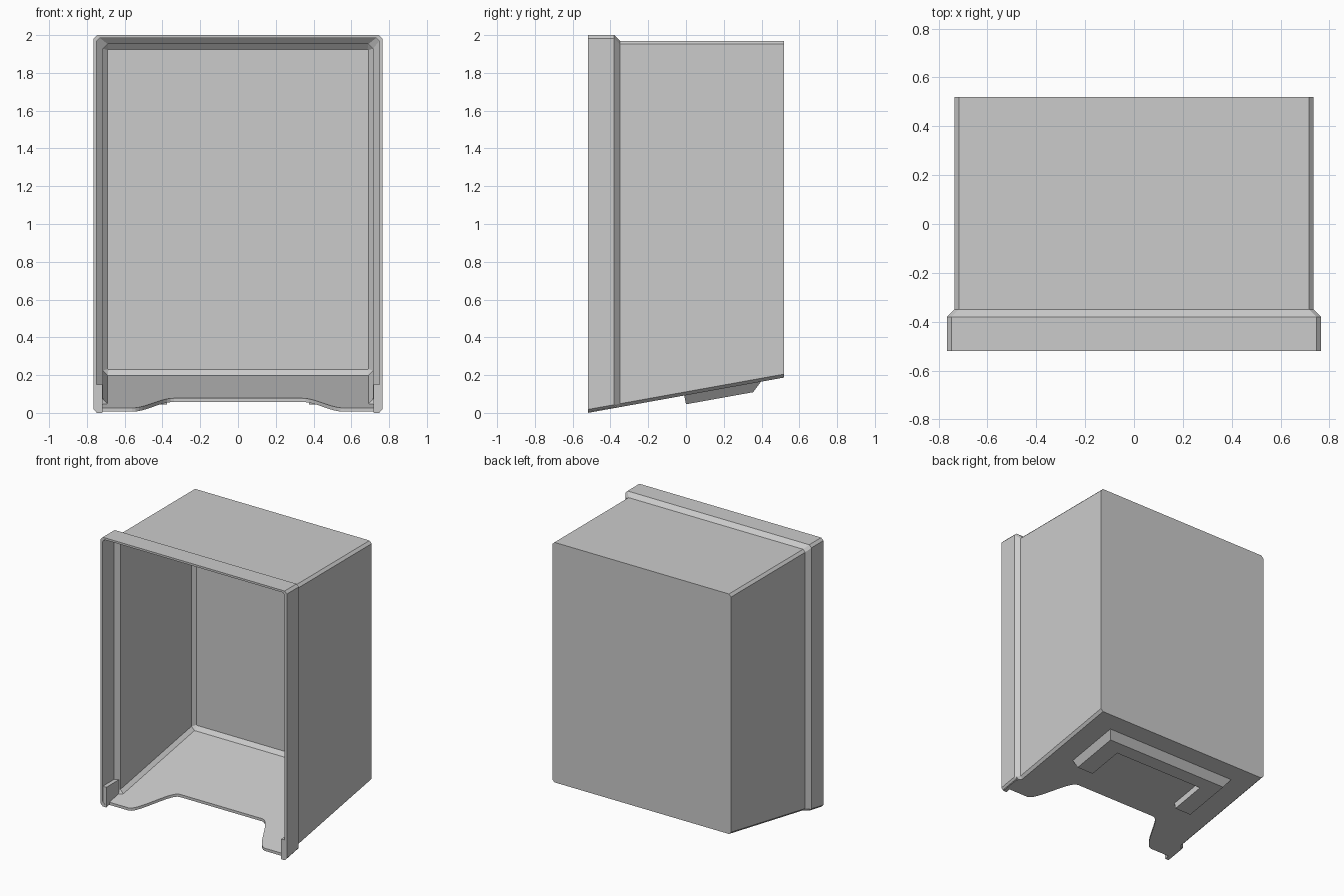
import bpy, bmesh

if "Cube" in bpy.data.objects:
    bpy.data.objects.remove(bpy.data.objects["Cube"])

SLOPE = 0.18


def under(y):
    """Height of the sloping underside at depth y."""
    return SLOPE * (y + 0.52)


plastic = bpy.data.materials.new("grey plastic")
plastic.diffuse_color = (0.6, 0.6, 0.6, 1)
plastic.use_nodes = True
plastic.node_tree.nodes["Principled BSDF"].inputs["Base Color"].default_value = plastic.diffuse_color


def make(name, bm):
    bmesh.ops.recalc_face_normals(bm, faces=bm.faces)
    me = bpy.data.meshes.new(name)
    bm.to_mesh(me)
    bm.free()
    me.materials.append(plastic)
    ob = bpy.data.objects.new(name, me)
    bpy.context.collection.objects.link(ob)
    return ob


def bridge(bm, a, b):
    n = len(a)
    for i in range(n):
        bm.faces.new((a[i], a[(i + 1) % n], b[(i + 1) % n], b[i]))


def section(bm, y, w, top, lift, c):
    """Rectangle with chamfered corners, its bottom following the slope."""
    z = under(y) + lift
    pts = [(w, z + c), (w, top - c), (w - c, top), (c - w, top),
           (-w, top - c), (-w, z + c), (c - w, z), (w - c, z)]
    return [bm.verts.new((x, y, h)) for x, h in pts]


def prism(name, lower, upper):
    bm = bmesh.new()
    a = [bm.verts.new(p) for p in lower]
    b = [bm.verts.new(p) for p in upper]
    bridge(bm, a, b)
    bm.faces.new(a)
    bm.faces.new(b)
    return make(name, bm)


# Shell: from the outside back, forward round the rim, then to the inside back
bm = bmesh.new()
rings = [section(bm, *s) for s in [
    (0.52, 0.735, 1.97, 0, 0.018),
    (-0.35, 0.735, 1.97, 0, 0.018),
    (-0.38, 0.765, 2.0, 0, 0.018),
    (-0.52, 0.765, 2.0, 0, 0.018),
    (-0.52, 0.748, 1.985, 0.02, 0.016),
    (-0.39, 0.748, 1.985, 0.02, 0.016),
    (-0.36, 0.715, 1.953, 0.02, 0.025),
    (0.475, 0.715, 1.953, 0.02, 0.025),
    (0.5, 0.69, 1.925, 0.045, 0.004)]]
for a, b in zip(rings, rings[1:]):
    bridge(bm, a, b)
bm.faces.new(rings[0])
bm.faces.new(rings[-1])
shell = make("bin_shell", bm)

# Curved notch in the front edge of the floor
right = []
for i in range(13):
    t = i / 12
    s = t * t * (3 - 2 * t)
    right.append((0.34 + 0.22 * t, -0.2 - 0.285 * s))
right += [(0.72, -0.485), (0.72, -0.7)]
outline = [(-x, y) for x, y in reversed(right)] + right
cutter = prism("notch_cutter", [(x, y, -0.2) for x, y in outline],
               [(x, y, 0.142) for x, y in outline])
cutter.hide_render = True
mod = shell.modifiers.new("notch", "BOOLEAN")
mod.operation = "DIFFERENCE"
mod.solver = "EXACT"
mod.object = cutter
bpy.context.view_layer.objects.active = shell
bpy.ops.object.modifier_apply(modifier="notch")
bpy.data.objects.remove(cutter)

# Thick lips at the foot of each side of the rim
for side, name in ((-1, "left_lip"), (1, "right_lip")):
    foot = [(side * x, y, under(y) + 0.003) for x, y in
            ((0.718, -0.519), (0.752, -0.519), (0.752, -0.37), (0.718, -0.37))]
    prism(name, foot, [(x, y, 0.15) for x, y, z in foot])

# U-shaped foot under the floor, with bevelled outer sides
root = [(0.55, -0.01), (0.55, 0.4), (-0.55, 0.4), (-0.55, -0.01),
        (-0.375, -0.01), (-0.375, 0.265), (0.375, 0.265), (0.375, -0.01)]
tip = [(0.51, 0.0), (0.51, 0.355), (-0.51, 0.355), (-0.51, 0.0),
       (-0.375, 0.0), (-0.375, 0.265), (0.375, 0.265), (0.375, 0.0)]
prism("u_shaped_foot", [(x, y, under(y) - 0.048) for x, y in tip],
      [(x, y, under(y) + 0.004) for x, y in root])
